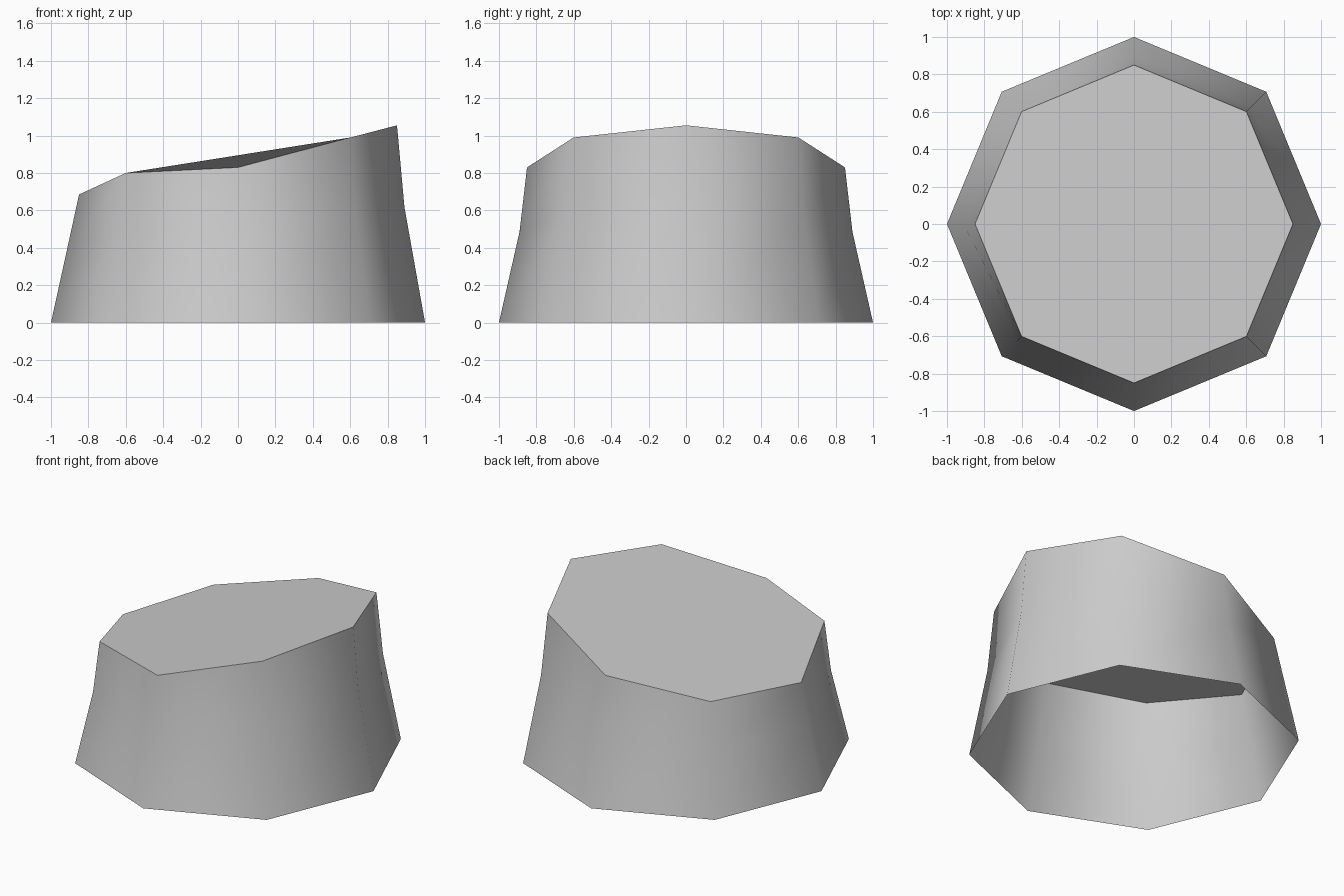
import bpy, bmesh, math

cube = bpy.data.objects.get("Cube")
if cube:
    bpy.data.objects.remove(cube)

# Single stone grey
grey = bpy.data.materials.new("stone_grey")
grey.use_nodes = True
colour = (0.6, 0.6, 0.6, 1)
grey.diffuse_color = colour
grey.node_tree.nodes["Principled BSDF"].inputs["Base Color"].default_value = colour

# Rim heights and waist radii, anticlockwise from +x
SIDES = 8
RIM = 0.85
heights = [1.055, 0.99, 0.83, 0.72, 0.685, 0.80, 0.83, 0.99]
waists = [0.89, 0.89, 0.89, 0.912, 0.912, 0.89, 0.89, 0.89]

bm = bmesh.new()


def ring(radii, levels):
    verts = []
    for i in range(SIDES):
        a = math.tau * i / SIDES
        verts.append(bm.verts.new((radii[i] * math.cos(a), radii[i] * math.sin(a), levels[i])))
    return verts


base = ring([1] * SIDES, [0] * SIDES)
waist = ring(waists, [h * 0.585 for h in heights])
rim = ring([RIM] * SIDES, heights)

# Tapered walls, open underneath
for low, high in ((base, waist), (waist, rim)):
    for i in range(SIDES):
        j = (i + 1) % SIDES
        bm.faces.new((low[i], low[j], high[j], high[i]))

# Slanted top
bm.faces.new(rim)

mesh = bpy.data.meshes.new("stump_body")
bm.to_mesh(mesh)
bm.free()
mesh.materials.append(grey)
body = bpy.data.objects.new("stump_body", mesh)
bpy.context.collection.objects.link(body)

# Smooth walls with a crisp top edge
bpy.ops.object.select_all(action="DESELECT")
body.select_set(True)
bpy.context.view_layer.objects.active = body
bpy.ops.object.shade_smooth_by_angle(angle=math.radians(50))
